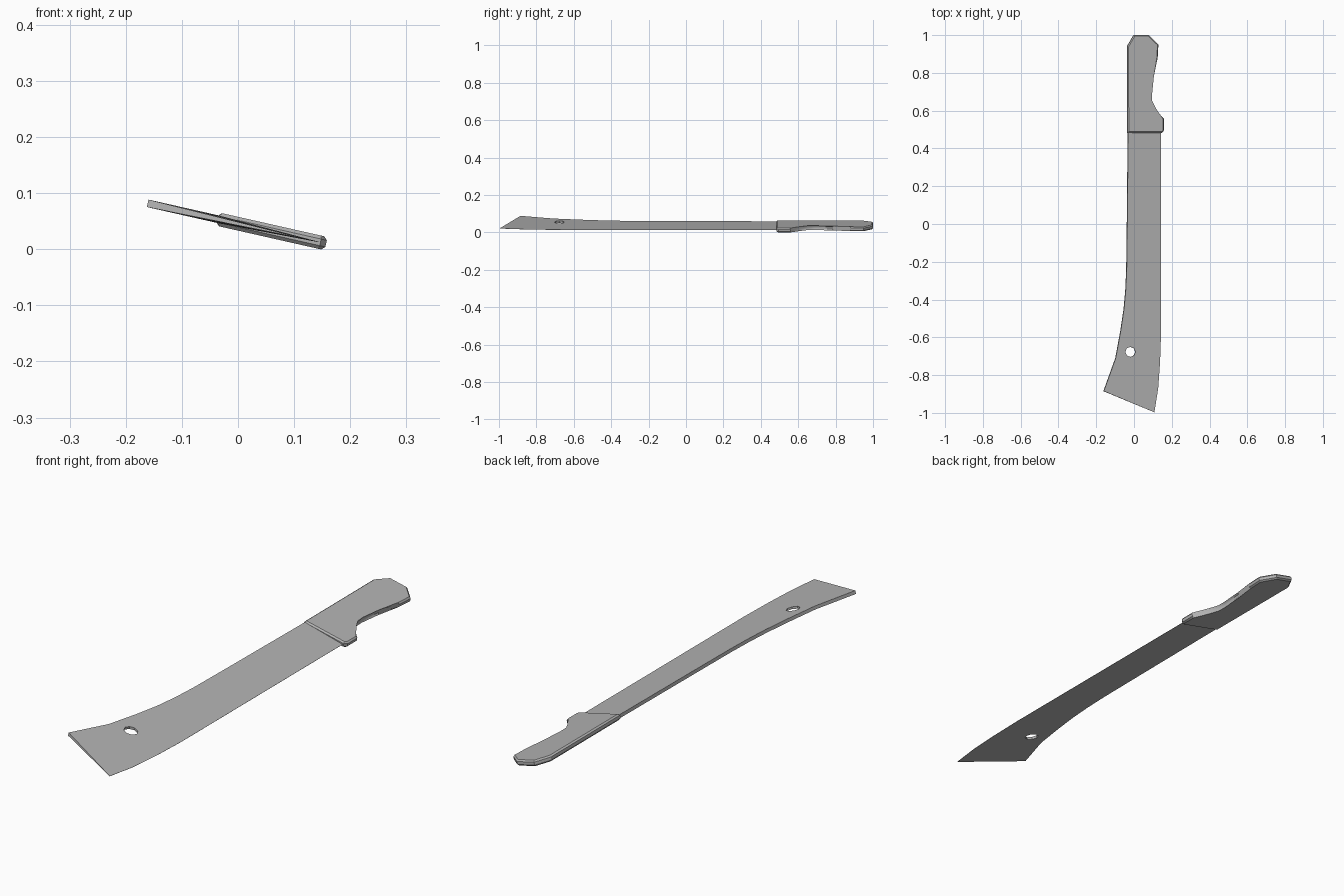
import bpy, bmesh, math
from mathutils import Vector

if "Cube" in bpy.data.objects:
    bpy.data.objects.remove(bpy.data.objects["Cube"])

TILT = math.atan(0.226)                       # the whole tool leans down towards +x
NORMAL = Vector((math.sin(TILT), 0, math.cos(TILT)))

grey = bpy.data.materials.new("plain_grey")
grey.diffuse_color = (0.45, 0.45, 0.45, 1)
grey.use_nodes = True
grey.node_tree.nodes["Principled BSDF"].inputs["Base Color"].default_value = grey.diffuse_color


def place(x, y, w):
    """Point on the tilted mid plane, moved w along its normal."""
    return Vector((x, y, 0.0455 - 0.226 * x)) + NORMAL * w


def finish(bm, name):
    bmesh.ops.recalc_face_normals(bm, faces=bm.faces)
    me = bpy.data.meshes.new(name)
    bm.to_mesh(me)
    bm.free()
    me.materials.append(grey)
    ob = bpy.data.objects.new(name, me)
    bpy.context.collection.objects.link(ob)
    return ob


def smooth(ob):
    bpy.ops.object.select_all(action='DESELECT')
    ob.select_set(True)
    bpy.context.view_layer.objects.active = ob
    bpy.ops.object.shade_smooth_by_angle(angle=math.radians(30))


def prism(outline, half):
    bm = bmesh.new()
    low = [bm.verts.new(place(x, y, -half)) for x, y in outline]
    top = [bm.verts.new(place(x, y, half)) for x, y in outline]
    caps = [bm.faces.new(low[::-1]), bm.faces.new(top)]
    n = len(outline)
    for i in range(n):
        j = (i + 1) % n
        bm.faces.new((low[i], low[j], top[j], top[i]))
    return bm, caps


# blade: wedge section, thick spine to thin cutting edge
# rows: spine x, spine y, edge x, edge y
rows = [(-0.032, 0.50, 0.143, 0.50), (-0.037, 0.0, 0.143, 0.0),
        (-0.040, -0.24, 0.143, -0.30), (-0.045, -0.35, 0.143, -0.45),
        (-0.054, -0.45, 0.143, -0.58), (-0.072, -0.57, 0.138, -0.73),
        (-0.098, -0.71, 0.128, -0.87), (-0.161, -0.885, 0.108, -0.997)]
bm = bmesh.new()
rings = []
for sx, sy, ex, ey in rows:
    pts = [(sx, sy, 0.0068), (ex, ey, 0.0004), (ex, ey, -0.0004), (sx, sy, -0.0068)]
    rings.append([bm.verts.new(place(*p)) for p in pts])
for a, b in zip(rings, rings[1:]):
    for i in range(4):
        j = (i + 1) % 4
        bm.faces.new((a[i], a[j], b[j], b[i]))
bm.faces.new(rings[0])
bm.faces.new(rings[-1][::-1])
blade = finish(bm, "blade")

# hanging hole through the blade
circle = [(-0.02 + 0.027 * math.cos(k * math.tau / 8), -0.677 + 0.027 * math.sin(k * math.tau / 8))
          for k in range(8)]
cutter = finish(prism(circle, 0.05)[0], "hole_cutter")
cutter.hide_render = True
mod = blade.modifiers.new("hole", 'BOOLEAN')
mod.operation = 'DIFFERENCE'
mod.solver = 'EXACT'
mod.object = cutter
bpy.context.view_layer.objects.active = blade
blade.select_set(True)
bpy.ops.object.modifier_apply(modifier="hole")
bpy.data.objects.remove(cutter)
smooth(blade)

# handle: grip outline with chamfered rims
grip = [(-0.036, 0.483), (0.147, 0.483), (0.157, 0.495), (0.157, 0.558),
        (0.108, 0.61), (0.094, 0.65), (0.087, 0.685), (0.097, 0.785),
        (0.124, 0.88), (0.128, 0.95), (0.077, 1.0), (-0.002, 1.0), (-0.037, 0.94)]
bm, caps = prism(grip, 0.012)
rims = list({e for f in caps for e in f.edges})
bmesh.ops.bevel(bm, geom=rims, offset=0.006, segments=1, affect='EDGES')
smooth(finish(bm, "handle"))
